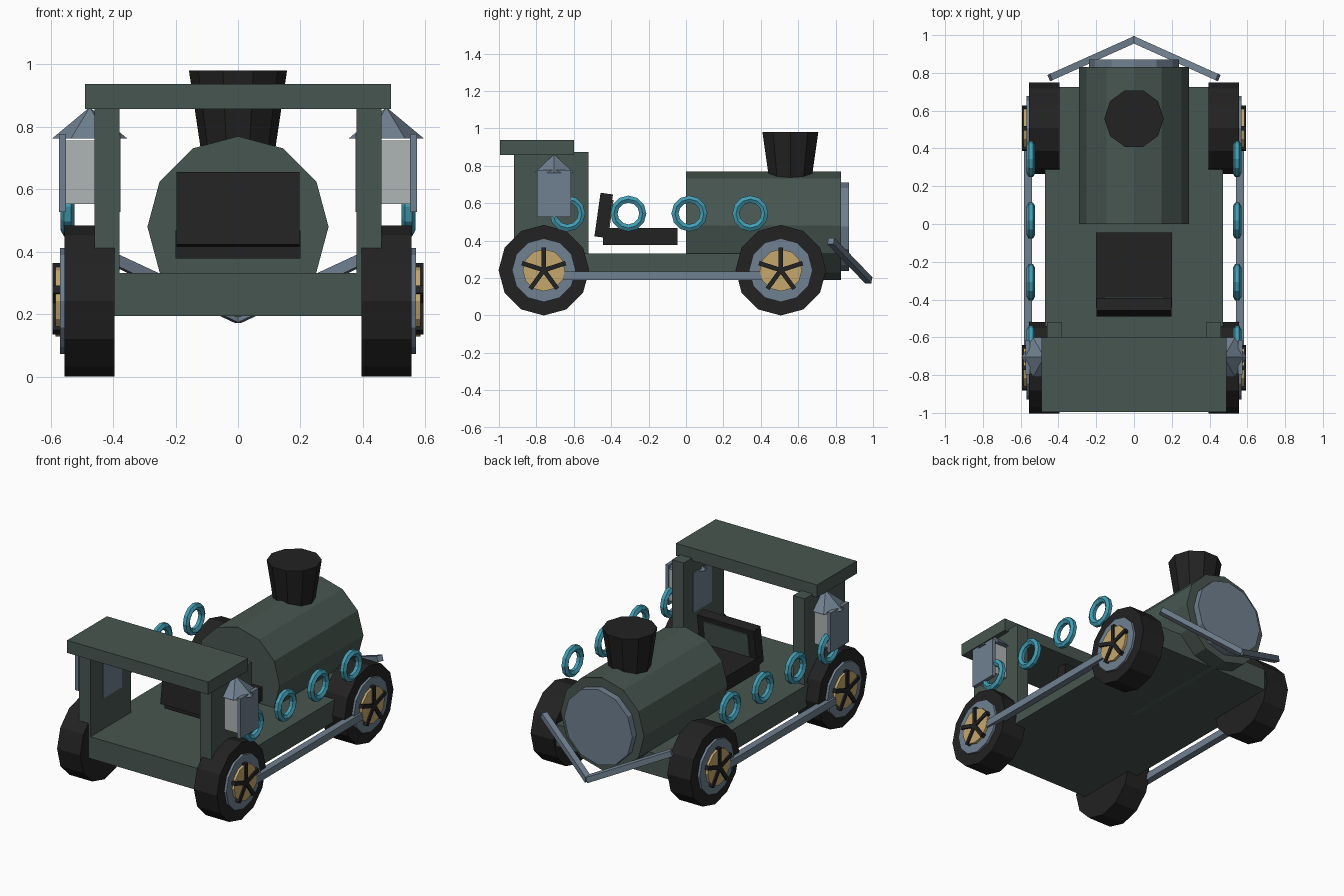
import bpy, bmesh, math
from mathutils import Matrix, Vector

if "Cube" in bpy.data.objects:
    bpy.data.objects.remove(bpy.data.objects["Cube"])


def mat(name, r, g, b):
    m = bpy.data.materials.new(name)
    m.diffuse_color = (r, g, b, 1)
    m.use_nodes = True
    m.node_tree.nodes["Principled BSDF"].inputs["Base Color"].default_value = m.diffuse_color
    return m


GREEN = mat("dark_green", 0.064, 0.093, 0.080)
STEEL = mat("steel_grey", 0.162, 0.216, 0.279)
BLACK = mat("black", 0.016, 0.016, 0.016)
GOLD = mat("gold", 0.56, 0.39, 0.15)
TEAL = mat("teal", 0.055, 0.34, 0.46)
GLASS = mat("pale_glass", 0.43, 0.46, 0.47)


def finish(name, bm, material, matrix=Matrix()):
    bmesh.ops.recalc_face_normals(bm, faces=bm.faces)
    bm.transform(matrix)
    me = bpy.data.meshes.new(name)
    bm.to_mesh(me)
    bm.free()
    me.materials.append(material)
    ob = bpy.data.objects.new(name, me)
    bpy.context.collection.objects.link(ob)
    return ob


def box(name, center, size, material, rot=Matrix()):
    bm = bmesh.new()
    bmesh.ops.create_cube(bm, size=1, matrix=Matrix.Diagonal((*size, 1)))
    return finish(name, bm, material, Matrix.Translation(center) @ rot)


def span(name, lo, hi, material):
    lo, hi = Vector(lo), Vector(hi)
    size = Vector([abs(b - a) for a, b in zip(lo, hi)])
    return box(name, (lo + hi) / 2, size, material)


def prism(name, center, axis, sides, r1, r2, depth, material):
    """Cylinder or cone along an axis, r1 at the low end."""
    turn = {"x": Matrix.Rotation(math.pi / 2, 4, "Y"),
            "y": Matrix.Rotation(-math.pi / 2, 4, "X"),
            "z": Matrix.Rotation(math.pi / 2, 4, "Z")}[axis]
    bm = bmesh.new()
    bmesh.ops.create_cone(bm, cap_ends=True, segments=sides,
                          radius1=r1, radius2=r2, depth=depth)
    bmesh.ops.remove_doubles(bm, verts=bm.verts, dist=1e-5)
    return finish(name, bm, material, Matrix.Translation(center) @ turn)


def beam(name, a, b, width, material):
    a, b = Vector(a), Vector(b)
    d = b - a
    rot = d.to_track_quat("Y", "Z").to_matrix().to_4x4()
    return box(name, (a + b) / 2, (width, d.length, width), material, rot)


def ring(name, center, major, minor, n, k, material):
    """Torus around the x axis, made by spinning a small polygon."""
    bm = bmesh.new()
    vs = [bm.verts.new((minor * math.cos(2 * math.pi * i / k), 0,
                        major + minor * math.sin(2 * math.pi * i / k))) for i in range(k)]
    edges = [bm.edges.new((vs[i], vs[(i + 1) % k])) for i in range(k)]
    bmesh.ops.spin(bm, geom=vs + edges, cent=(0, 0, 0), axis=(1, 0, 0),
                   angle=2 * math.pi, steps=n, use_merge=False)
    bmesh.ops.remove_doubles(bm, verts=bm.verts, dist=1e-4)
    return finish(name, bm, material, Matrix.Translation(center))


# Chassis, boiler and funnel
span("chassis", (-0.47, -0.92, 0.195), (0.47, 0.725, 0.332), GREEN)
prism("boiler", (0, 0.415, 0.48), "y", 12, 0.29, 0.29, 0.83, GREEN)
prism("boiler_plate", (0, 0.848, 0.475), "y", 12, 0.237, 0.237, 0.046, STEEL)
prism("funnel", (0, 0.558, 0.85), "z", 10, 0.118, 0.157, 0.26, BLACK)

# Cab roof
span("cab_roof", (-0.49, -0.995, 0.858), (0.49, -0.6, 0.937), GREEN)

# Seat with tilted backrest and green pad
span("seat_cushion", (-0.2, -0.445, 0.378), (0.2, -0.045, 0.468), BLACK)
tilt = Matrix.Rotation(math.radians(-8), 4, "X")
back = Vector((0, -0.44, 0.535))
box("seat_back", back, (0.395, 0.067, 0.235), BLACK, tilt)
box("seat_pad", back + tilt @ Vector((0, 0.036, 0.005)), (0.31, 0.009, 0.165), GREEN, tilt)

for s, side in ((-1, "left"), (1, "right")):
    # Cab walls
    span("cab_wall_" + side, (s * 0.38, -0.92, 0.325), (s * 0.46, -0.52, 0.873), GREEN)

    # Wheels: tyre, rim, hub and five spokes
    for y, end in ((-0.76, "front"), (0.507, "back")):
        tag = end + "_" + side
        prism("tyre_" + tag, (s * 0.475, y, 0.242), "x", 12, 0.242, 0.242, 0.16, BLACK)
        prism("rim_" + tag, (s * 0.55, y, 0.242), "x", 12, 0.17, 0.17, 0.04, STEEL)
        prism("hub_" + tag, (s * 0.565, y, 0.242), "x", 12, 0.113, 0.113, 0.04, GOLD)
        for i in range(5):
            rot = Matrix.Rotation(i * math.tau / 5, 4, "X")
            c = Vector((s * 0.582, y, 0.242)) + rot @ Vector((0, 0, 0.06))
            box(f"spoke_{tag}_{i}", c, (0.024, 0.024, 0.125), BLACK, rot)

    # Coupling rod between the wheels
    span("rod_" + side, (s * 0.54, -0.68, 0.19), (s * 0.583, 0.43, 0.235), STEEL)

    # Row of rings along the side
    for i in range(4):
        ring(f"side_ring_{side}_{i}", (s * 0.546, -0.634 + i * 0.326, 0.545),
             0.077, 0.022, 12, 6, TEAL)

    # Lantern: glass, two side plates, six-sided roof
    cx, cy = s * 0.475, -0.705
    span("lantern_glass_" + side, (cx - 0.08, cy - 0.085, 0.553), (cx + 0.08, cy + 0.085, 0.757), GLASS)
    for o in (-1, 1):
        box(f"lantern_plate_{side}_{o}", (cx + o * 0.087, cy, 0.652), (0.023, 0.182, 0.25), STEEL)
    prism("lantern_roof_" + side, (cx, cy, 0.813), "z", 6, 0.12, 0, 0.1, STEEL)

    # V-shaped guard bar
    beam("guard_bar_" + side, (s * 0.445, 0.775, 0.398), (s * -0.005, 0.977, 0.188), 0.036, STEEL)
